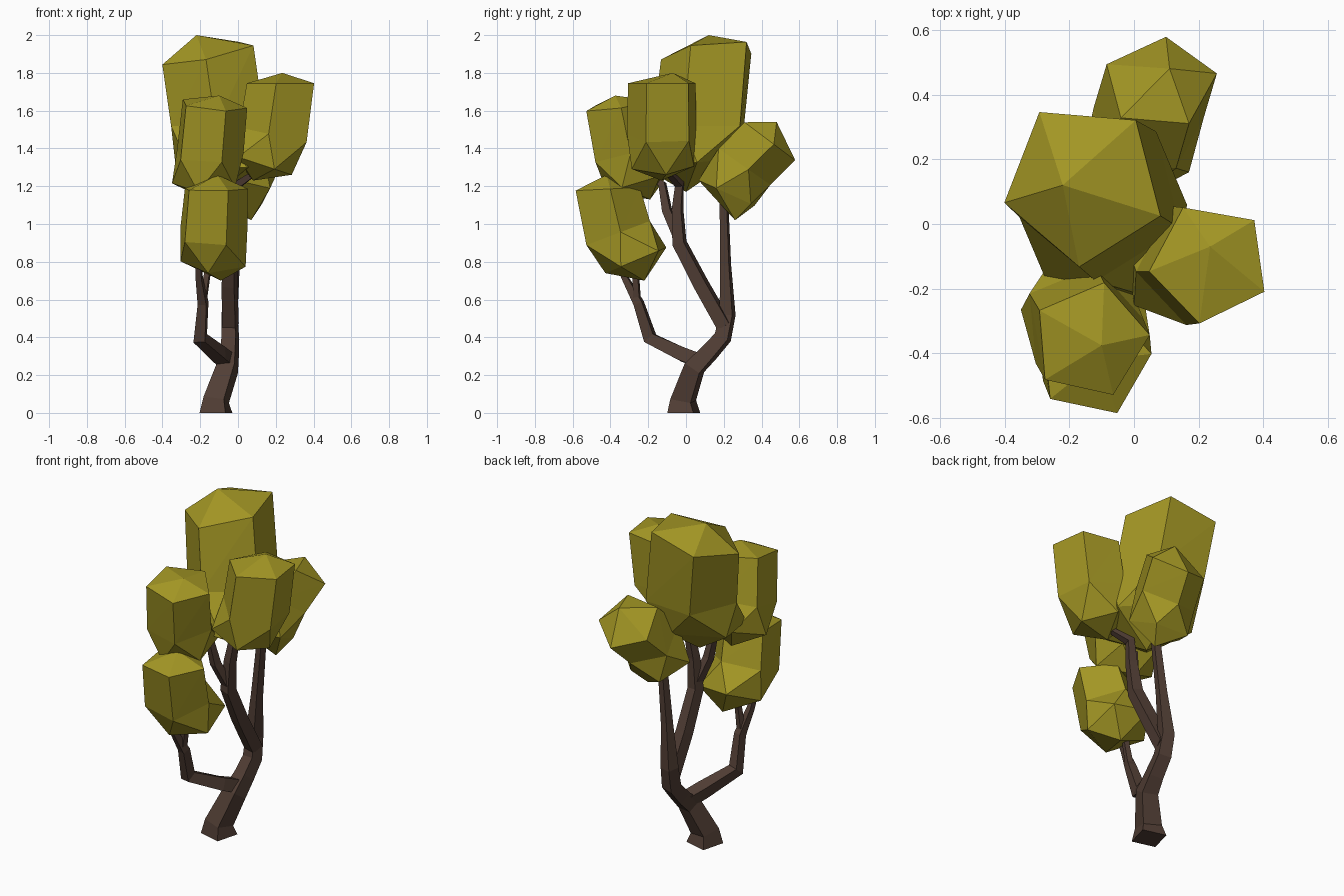
import bpy, bmesh, math
from mathutils import Vector

UP = Vector((0, 0, 1))


def material(name, color):
    m = bpy.data.materials.new(name)
    m.diffuse_color = (*color, 1)
    return m


LEAF = material("olive leaves", (0.37, 0.31, 0.018))
BARK = material("brown bark", (0.082, 0.048, 0.035))


def ring(bm, center, normal, r, sides, phase):
    q = UP.rotation_difference(Vector(normal).normalized())
    out = []
    for i in range(sides):
        a = math.radians(phase) + math.tau * i / sides
        p = q @ Vector((r * math.cos(a), r * math.sin(a), 0))
        out.append(bm.verts.new(Vector(center) + p))
    return out


def finish(bm, name, mat):
    bmesh.ops.recalc_face_normals(bm, faces=bm.faces)
    me = bpy.data.meshes.new(name)
    bm.to_mesh(me)
    bm.free()
    me.materials.append(mat)
    ob = bpy.data.objects.new(name, me)
    bpy.context.collection.objects.link(ob)
    return ob


# Faceted leaf clump: top point, pentagon rings (center, normal, radius), bottom point
def clump(name, top, rings, bottom, phase):
    bm = bmesh.new()
    n = 5
    loops = []
    for k, (c, nor, r) in enumerate(rings):
        loops.append(ring(bm, c, nor, r, n, phase + (36 if k == 2 else 0)))
    t, b = bm.verts.new(top), bm.verts.new(bottom)
    for i in range(n):
        j = (i + 1) % n
        bm.faces.new((t, loops[0][i], loops[0][j]))
        bm.faces.new((b, loops[-1][j], loops[-1][i]))
        for lo, hi in zip(loops[1:], loops):
            bm.faces.new((hi[i], lo[i], hi[j]))
            bm.faces.new((hi[j], lo[i], lo[j]))
    finish(bm, name, LEAF)


# Four-sided tapered branch along points (x, y, z, radius)
def branch(name, pts, flat_start=False):
    bm = bmesh.new()
    P = [Vector(p[:3]) for p in pts]
    loops = []
    for i, p in enumerate(pts):
        d = Vector()
        if i > 0:
            d += (P[i] - P[i - 1]).normalized()
        if i < len(P) - 1:
            d += (P[i + 1] - P[i]).normalized()
        if i == 0 and flat_start:
            d = UP
        loops.append(ring(bm, P[i], d, p[3] * 0.93, 4, 30))
    for a, b in zip(loops, loops[1:]):
        for i in range(4):
            j = (i + 1) % 4
            bm.faces.new((a[i], a[j], b[j], b[i]))
    bm.faces.new(loops[0][::-1])
    bm.faces.new(loops[-1])
    finish(bm, name, BARK)


# Leaf clumps
clump("crown_leaves", (-0.22, 0.12, 2.0),
      [((-0.155, 0.125, 1.905), (-0.22, -0.12, 1), 0.26),
       ((-0.10, 0.085, 1.52), (0, 0, 1), 0.262),
       ((-0.09, -0.005, 1.32), (0, -0.1, 1), 0.262)],
      (-0.09, 0.0, 1.17), 50)
clump("right_leaves", (0.235, -0.07, 1.80),
      [((0.235, -0.12, 1.745), (0, 0, 1), 0.19),
       ((0.195, -0.12, 1.47), (0.22, 0, 1), 0.195),
       ((0.12, -0.13, 1.315), (0.33, 0, 1), 0.175)],
      (0.08, -0.13, 1.23), 44)
clump("front_upper_leaves", (-0.10, -0.375, 1.68),
      [((-0.135, -0.36, 1.63), (0.1, -0.15, 1), 0.185),
       ((-0.16, -0.31, 1.37), (0, -0.25, 1), 0.19),
       ((-0.17, -0.25, 1.22), (0, -0.3, 1), 0.18)],
      (-0.17, -0.19, 1.13), 5)
clump("front_lower_leaves", (-0.11, -0.42, 1.26),
      [((-0.125, -0.42, 1.185), (0, -0.05, 1), 0.18),
       ((-0.14, -0.365, 0.95), (0, -0.38, 1), 0.19),
       ((-0.12, -0.26, 0.81), (0, -0.42, 1), 0.185)],
      (-0.09, -0.22, 0.70), 6)
clump("back_leaves", (0.11, 0.48, 1.54),
      [((0.08, 0.435, 1.445), (0, 0.75, 1), 0.18),
       ((0.04, 0.30, 1.31), (0, 0.7, 1), 0.18),
       ((0.01, 0.225, 1.16), (0, 0.45, 1), 0.175)],
      (0.07, 0.26, 1.02), 12)

# Trunk running into the tall back branch
branch("trunk", [(-0.117, -0.012, 0, 0.108), (-0.115, -0.015, 0.07, 0.085),
                 (-0.055, 0.045, 0.24, 0.072), (-0.045, 0.12, 0.315, 0.062),
                 (-0.04, 0.195, 0.40, 0.058), (-0.045, 0.22, 0.52, 0.053),
                 (-0.02, 0.21, 0.78, 0.036), (0.02, 0.20, 1.15, 0.028)], True)
# Low front limb and its twigs
branch("front_limb", [(-0.05, 0.09, 0.27, 0.055), (-0.10, -0.02, 0.31, 0.055),
                      (-0.20, -0.19, 0.395, 0.048), (-0.185, -0.25, 0.58, 0.036),
                      (-0.205, -0.32, 0.71, 0.024), (-0.21, -0.36, 0.80, 0.02)])
branch("front_twig", [(-0.185, -0.26, 0.60, 0.026), (-0.165, -0.265, 0.72, 0.022),
                      (-0.15, -0.25, 0.82, 0.02)])
# Middle limb leaning to the front, splitting under the crown
branch("middle_limb", [(-0.04, 0.205, 0.46, 0.055), (-0.045, 0.08, 0.68, 0.052),
                       (-0.04, -0.035, 0.90, 0.048), (-0.02, -0.045, 1.08, 0.038),
                       (0.0, -0.035, 1.21, 0.032), (0.10, -0.10, 1.28, 0.02)])
branch("middle_twig", [(-0.04, -0.04, 0.93, 0.036), (-0.08, -0.10, 1.07, 0.034),
                       (-0.10, -0.125, 1.21, 0.028), (-0.15, -0.20, 1.25, 0.02)])
